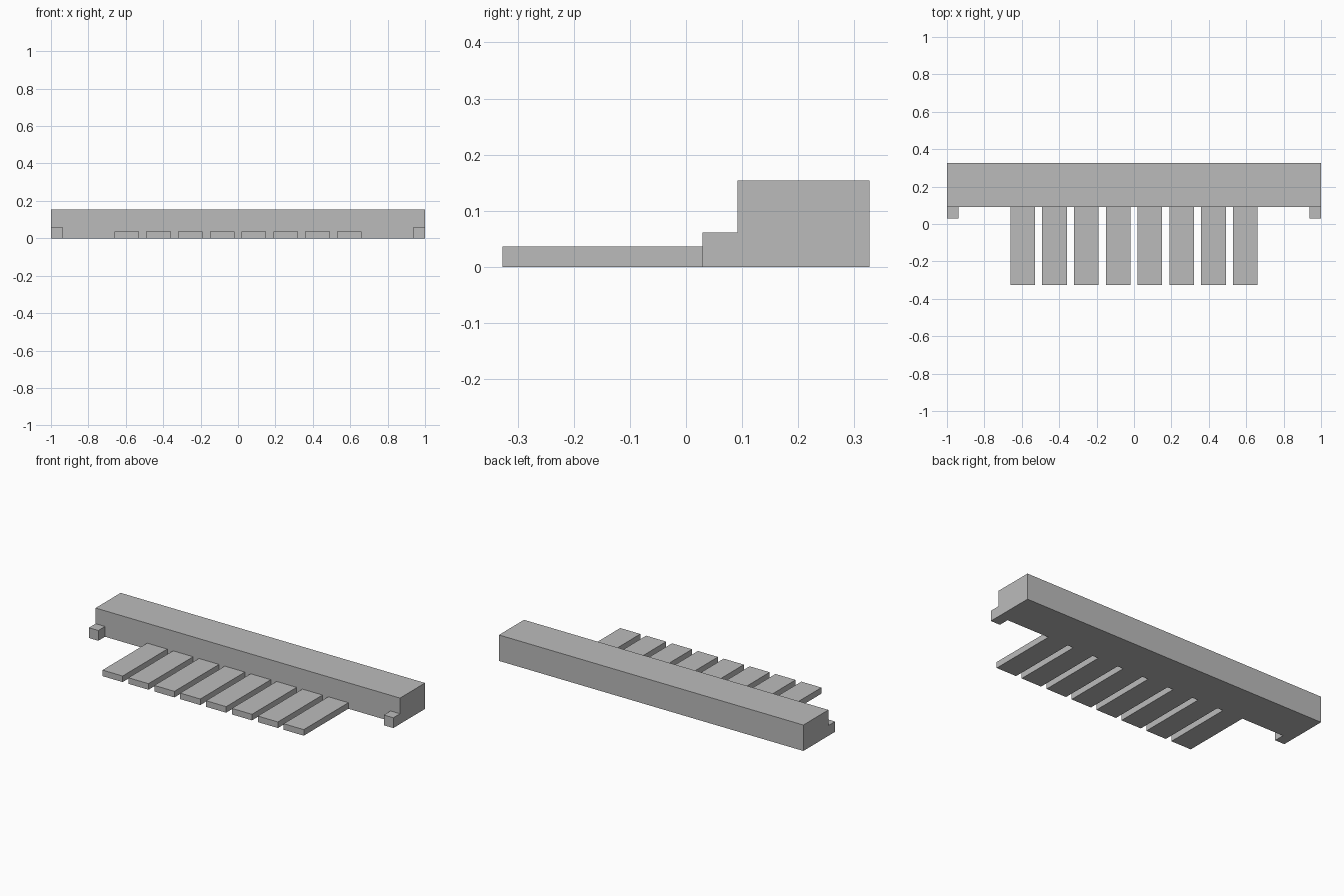
import bpy

cube = bpy.data.objects.get("Cube")
if cube:
    bpy.data.objects.remove(cube, do_unlink=True)

# Single plain grey
grey = bpy.data.materials.new("plain grey")
grey.use_nodes = True
COLOUR = (0.5, 0.5, 0.5, 1)
grey.diffuse_color = COLOUR
grey.node_tree.nodes["Principled BSDF"].inputs["Base Color"].default_value = COLOUR

BACK, BAR_FRONT, TAB_FRONT, TOOTH_FRONT = 0.327, 0.092, 0.029, -0.327


def box(name, x, width, y0, y1, height):
    """Box standing on the ground, centred at x, spanning y0 to y1."""
    bpy.ops.mesh.primitive_cube_add(size=1, location=(x, (y0 + y1) / 2, height / 2))
    ob = bpy.context.object
    ob.name = name
    ob.scale = (width, y1 - y0, height)
    bpy.ops.object.transform_apply(location=False, rotation=False, scale=True)
    ob.data.materials.append(grey)
    return ob


# Long back bar
box("bar", 0, 2, BAR_FRONT, BACK, 0.154)

# Small tabs at both ends
for side, sign in (("left", 1), ("right", -1)):
    box(f"end_tab_{side}", sign * 0.969, 0.062, TAB_FRONT, BAR_FRONT, 0.061)

# Row of flat teeth
COUNT, PITCH = 8, 0.17
for i in range(COUNT):
    x = (i - (COUNT - 1) / 2) * PITCH
    box(f"tooth_{i + 1}", x, 0.132, TOOTH_FRONT, BAR_FRONT, 0.036)
